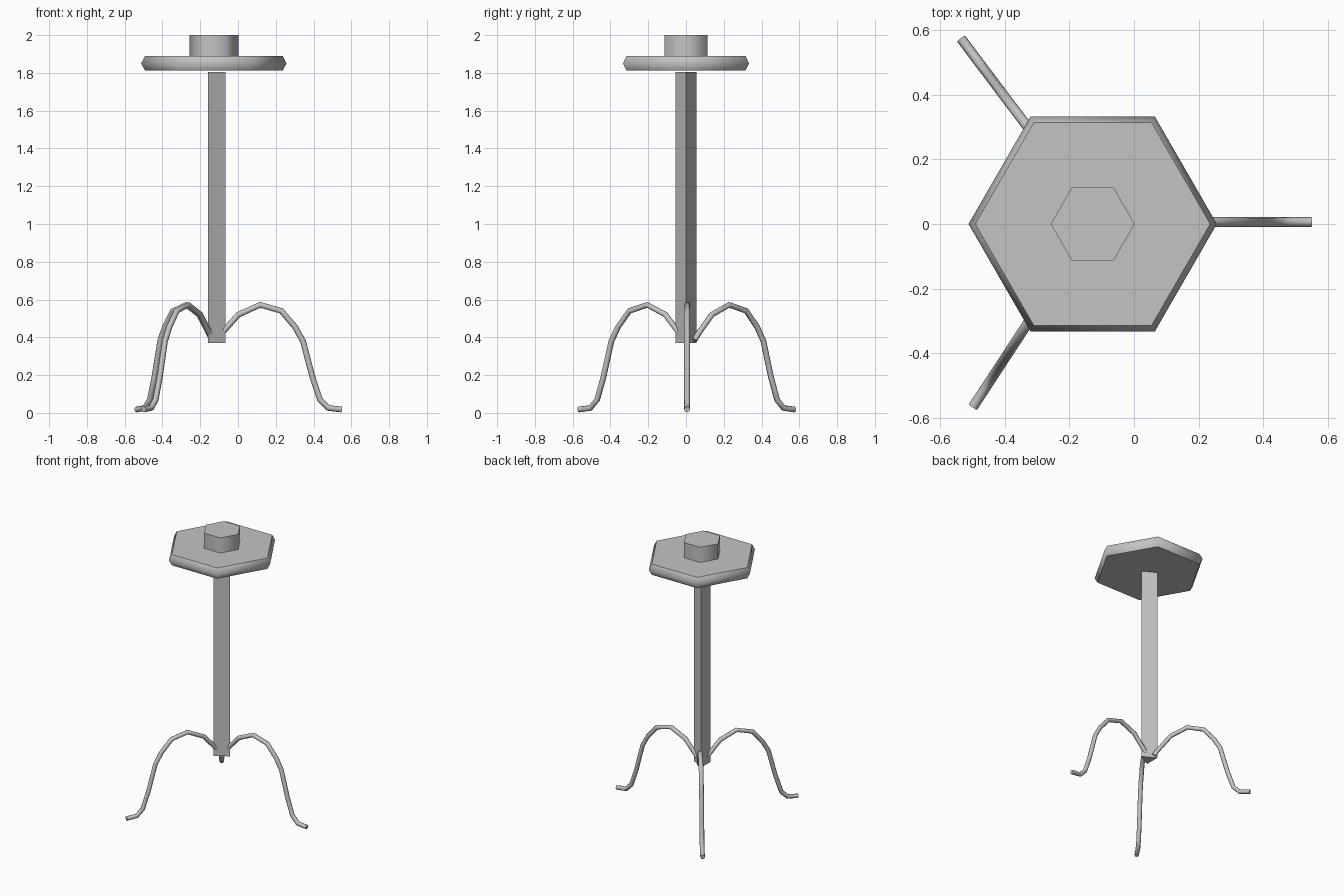
import bpy
from math import cos, sin, radians

cube = bpy.data.objects.get("Cube")
if cube:
    bpy.data.objects.remove(cube, do_unlink=True)

CENTRE_X = -0.128

metal = bpy.data.materials.new("plain grey")
metal.use_nodes = True
GREY = (0.55, 0.55, 0.55, 1)
metal.diffuse_color = GREY
metal.node_tree.nodes["Principled BSDF"].inputs["Base Color"].default_value = GREY


def finish(obj, smooth_angle):
    """Assign the material and smooth all edges below the given angle."""
    obj.data.materials.clear()
    obj.data.materials.append(metal)
    bpy.ops.object.select_all(action="DESELECT")
    obj.select_set(True)
    bpy.context.view_layer.objects.active = obj
    if smooth_angle:
        bpy.ops.object.shade_smooth_by_angle(angle=radians(smooth_angle))


def prism(name, sides, profile, smooth_angle=0):
    """Upright prism with a corner on +x, from (radius, height) rings."""
    verts = [(CENTRE_X + r * cos(radians(360 * i / sides)),
              r * sin(radians(360 * i / sides)), z)
             for r, z in profile for i in range(sides)]
    faces = [tuple(reversed(range(sides))),
             tuple(range(len(verts) - sides, len(verts)))]
    for ring in range(len(profile) - 1):
        a, b = ring * sides, (ring + 1) * sides
        for i in range(sides):
            j = (i + 1) % sides
            faces.append((a + i, a + j, b + j, b + i))
    mesh = bpy.data.meshes.new(name)
    mesh.from_pydata(verts, [], faces)
    obj = bpy.data.objects.new(name, mesh)
    bpy.context.collection.objects.link(obj)
    finish(obj, smooth_angle)


def leg(name, angle, offset):
    """Arched round leg running outward from the column."""
    path = [(0.015, 0.385), (0.045, 0.425), (0.13, 0.52), (0.245, 0.572),
            (0.358, 0.54), (0.43, 0.455), (0.472, 0.38), (0.522, 0.19),
            (0.562, 0.07), (0.605, 0.026), (0.678, 0.018)]
    curve = bpy.data.curves.new(name, "CURVE")
    curve.dimensions = "3D"
    curve.bevel_depth = 0.0155
    curve.bevel_resolution = 2
    curve.use_fill_caps = True
    spline = curve.splines.new("POLY")
    spline.points.add(len(path) - 1)
    for point, (r, z) in zip(spline.points, path):
        point.co = (r, 0, z, 1)
    obj = bpy.data.objects.new(name, curve)
    bpy.context.collection.objects.link(obj)
    obj.location = (CENTRE_X, offset, 0)
    obj.rotation_euler.z = radians(angle)
    bpy.ops.object.select_all(action="DESELECT")
    obj.select_set(True)
    bpy.context.view_layer.objects.active = obj
    bpy.ops.object.convert(target="MESH")
    finish(bpy.context.object, 60)


# Triangular column, hexagonal plate with bevelled rim, and top knob
prism("column", 3, [(0.063, 0.37), (0.063, 1.806)])
prism("top_plate", 6, [(0.364, 1.812), (0.385, 1.85), (0.364, 1.89)], 61)
prism("top_knob", 6, [(0.13, 1.885), (0.13, 2.0)], 61)

# Three arched legs
leg("left_leg", 0, 0.006)
leg("back_leg", 127, 0.033)
leg("front_leg", -123.2, 0)
